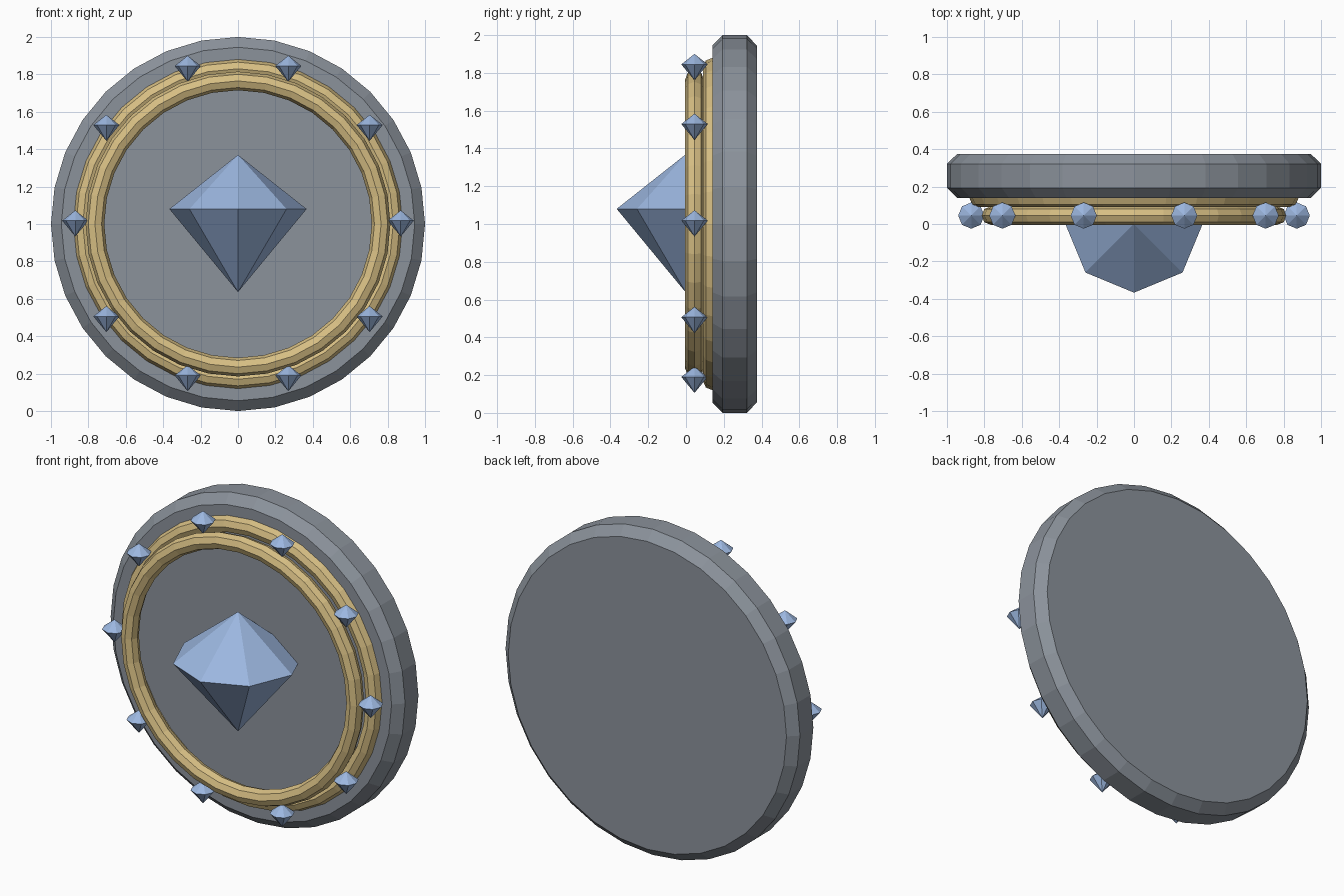
import bpy, bmesh, math
from mathutils import Matrix

cube = bpy.data.objects.get("Cube")
if cube:
    bpy.data.objects.remove(cube, do_unlink=True)


def material(name, color):
    m = bpy.data.materials.new(name)
    m.use_nodes = True
    m.diffuse_color = (*color, 1)
    m.node_tree.nodes["Principled BSDF"].inputs["Base Color"].default_value = (*color, 1)
    return m


stone = material("grey stone", (0.26, 0.29, 0.33))
gold = material("pale gold", (0.68, 0.52, 0.23))
crystal = material("blue crystal", (0.33, 0.47, 0.74))


def finish(bm, name, mat, location):
    bmesh.ops.recalc_face_normals(bm, faces=bm.faces)
    mesh = bpy.data.meshes.new(name)
    bm.to_mesh(mesh)
    bm.free()
    mesh.materials.append(mat)
    obj = bpy.data.objects.new(name, mesh)
    obj.location = location
    bpy.context.collection.objects.link(obj)
    return obj


def lathe(name, profile, mat, closed, steps=32):
    """Spin (radius, y) points around the y axis at the shield centre."""
    bm = bmesh.new()
    verts = [bm.verts.new((r, y, 0)) for r, y in profile]
    pairs = list(zip(verts, verts[1:]))
    if closed:
        pairs.append((verts[-1], verts[0]))
    edges = [bm.edges.new(p) for p in pairs]
    bmesh.ops.spin(bm, geom=verts + edges, cent=(0, 0, 0), axis=(0, 1, 0),
                   angle=math.tau, steps=steps, use_duplicate=False)
    bmesh.ops.remove_doubles(bm, verts=bm.verts, dist=0.0001)
    if not closed:
        bmesh.ops.holes_fill(bm, edges=[e for e in bm.edges if e.is_boundary], sides=0)
    return finish(bm, name, mat, (0, 0, 1))


def ring(name, radius, y, thickness=0.05, sides=8):
    angles = [math.tau * i / sides for i in range(sides)]
    section = [(radius + thickness * math.cos(a), y + thickness * math.sin(a)) for a in angles]
    return lathe(name, section, gold, True)


def gem(name, radius, location):
    """Eight-sided double pyramid with its girdle above the middle."""
    bm = bmesh.new()
    top, girdle = radius, 0.21 * radius
    for tip in (top, -radius):
        depth = tip - girdle
        bmesh.ops.create_cone(bm, segments=8, radius1=radius, radius2=0, depth=abs(depth),
                              matrix=Matrix.Translation((0, 0, girdle + depth / 2))
                              @ Matrix.Scale(math.copysign(1, depth), 4, (0, 0, 1)))
    bmesh.ops.remove_doubles(bm, verts=bm.verts, dist=0.0001)
    return finish(bm, name, crystal, location)


# Chamfered disc
lathe("disc", [(0.945, 0.14), (1, 0.193), (1, 0.322), (0.945, 0.375)], stone, False)

# Raised rims
ring("inner_rim", 0.765, 0.045)
ring("outer_rim", 0.83, 0.14)

# Centre crystal and the circle of small ones
gem("centre_crystal", 0.367, (0, 0, 1.003))
for i in range(10):
    a = math.tau * i / 10
    gem(f"rim_crystal_{i + 1}", 0.07, (0.87 * math.cos(a), 0.045, 1.003 + 0.87 * math.sin(a)))
